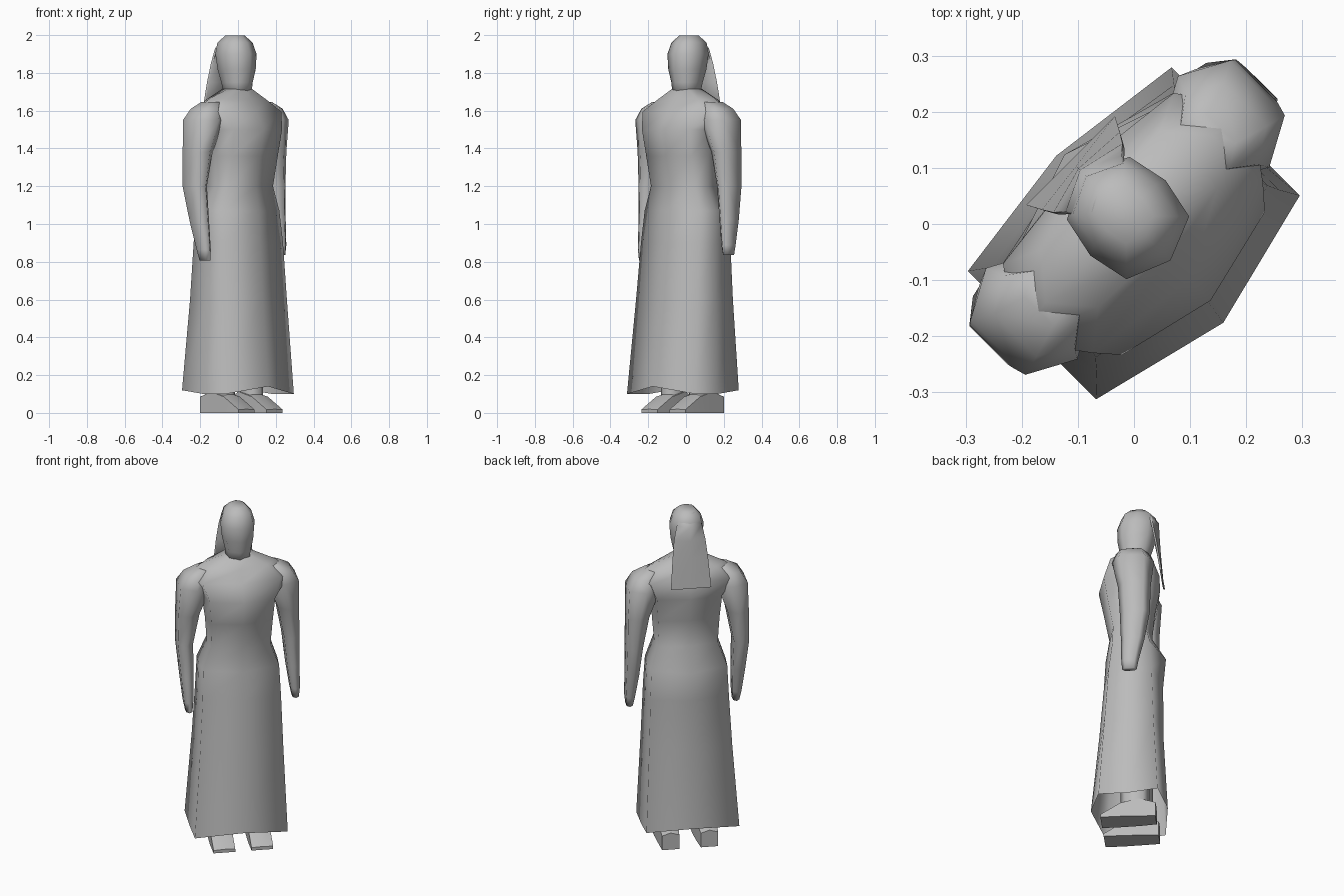
import bpy, bmesh, math
from mathutils import Matrix

cube = bpy.data.objects.get("Cube")
if cube:
    bpy.data.objects.remove(cube, do_unlink=True)

grey = bpy.data.materials.new("plain grey")
grey.use_nodes = True
tone = (0.5, 0.5, 0.5, 1)
grey.diffuse_color = tone
grey.node_tree.nodes["Principled BSDF"].inputs["Base Color"].default_value = tone

# The figure stands turned an eighth of a circle
TURN = Matrix.Rotation(math.radians(45), 4, "Z")


def loft(name, rings, cap_start=True, smooth=85):
    """Skin a list of equal rings of points into one object."""
    bm = bmesh.new()
    rows = [[bm.verts.new(p) for p in ring] for ring in rings]
    n = len(rows[0])
    for a, b in zip(rows, rows[1:]):
        for i in range(n):
            j = (i + 1) % n
            bm.faces.new((a[i], a[j], b[j], b[i]))
    if cap_start:
        bm.faces.new(rows[0][::-1])
    bm.faces.new(rows[-1])
    bmesh.ops.recalc_face_normals(bm, faces=bm.faces)
    mesh = bpy.data.meshes.new(name)
    bm.to_mesh(mesh)
    bm.free()
    mesh.materials.append(grey)
    obj = bpy.data.objects.new(name, mesh)
    obj.matrix_world = TURN
    bpy.context.collection.objects.link(obj)
    bpy.ops.object.select_all(action="DESELECT")
    obj.select_set(True)
    bpy.context.view_layer.objects.active = obj
    bpy.ops.object.shade_smooth_by_angle(angle=math.radians(smooth))


def body_ring(z, w, front, front_corner, back_corner, back, side=1.0, lift=0.0, sway=0.0):
    """Eight-sided section, symmetric about its middle."""
    mid = (front_corner + back_corner) / 2
    half = [(w, front_corner, z), (w * side, mid, z), (w, back_corner, z + lift / 2)]
    other = [(-x, y, h) for x, y, h in reversed(half)]
    ring = [(0, front, z + lift)] + half + [(0, back, z + lift)] + other
    return [(x + sway, y, h) for x, y, h in ring]


# Robe: hem, hips, waist, bust, shoulders and neck
loft("robe", [body_ring(*r) for r in (
    (0.10, 0.257, -0.237, -0.173, 0.15, 0.184, 1, 0.04, -0.012),
    (0.60, 0.23, -0.19, -0.14, 0.125, 0.16, 1.02, 0, -0.004),
    (0.90, 0.217, -0.165, -0.12, 0.115, 0.16, 1.03),
    (1.07, 0.21, -0.155, -0.10, 0.105, 0.175, 1.04),
    (1.20, 0.162, -0.135, -0.10, 0.075, 0.10, 1.08),
    (1.36, 0.17, -0.165, -0.128, 0.09, 0.115, 1.1),
    (1.50, 0.18, -0.193, -0.15, 0.115, 0.142, 1.15),
    (1.595, 0.215, -0.14, -0.11, 0.115, 0.14, 1.38),
    (1.66, 0.15, -0.09, -0.06, 0.085, 0.105, 1.4),
    (1.715, 0.06, -0.065, -0.045, 0.06, 0.08, 1.15),
)], cap_start=False)

# Head wrapped in a scarf
loft("head", [body_ring(*r) for r in (
    (1.68, 0.055, -0.065, -0.045, 0.05, 0.075, 1.2),
    (1.75, 0.06, -0.078, -0.05, 0.065, 0.10, 1.2),
    (1.82, 0.073, -0.09, -0.06, 0.08, 0.12, 1.2),
    (1.90, 0.079, -0.092, -0.06, 0.09, 0.132, 1.2),
    (1.96, 0.064, -0.07, -0.045, 0.09, 0.12, 1.2),
    (1.998, 0.035, -0.03, -0.015, 0.06, 0.08, 1.2),
)])

# Veil hanging from the back of the head
veil = []
for z, w, y, fold in ((1.99, 0.038, 0.068, 0.02), (1.93, 0.07, 0.102, 0.034),
                      (1.85, 0.087, 0.116, 0.024), (1.75, 0.098, 0.134, 0.012),
                      (1.575, 0.112, 0.16, 0.0)):
    outer = [(-w, y, z), (0, y + fold, z), (w, y, z)]
    veil.append(outer + [(x * 0.95, d - 0.01, h) for x, d, h in reversed(outer)])
loft("veil", veil)

# Arms grow out of the shoulders; each hand drifts from the shared path
OUTLINE = ((1, -0.6), (1, 0.6), (0, 1), (-1, 0.6), (-1, -0.6), (0, -1))
ARM = (  # height, centre x, centre y, half width, half depth
    (1.645, 0.19, 0.01, 0.04, 0.06),
    (1.61, 0.23, 0.01, 0.06, 0.09),
    (1.55, 0.242, 0.016, 0.085, 0.115),
    (1.38, 0.276, 0.026, 0.058, 0.09),
    (1.20, 0.294, 0.03, 0.042, 0.082),
    (1.02, 0.302, 0.012, 0.034, 0.064),
    (0.88, 0.31, -0.008, 0.025, 0.047),
    (0.825, 0.312, -0.012, 0.017, 0.04),
)
ELBOW, HAND = ARM[4][0], ARM[-1][0]
for side, label, drift in ((1, "left", (0.004, 0.015, 0.01)),
                           (-1, "right", (-0.033, -0.02, -0.018))):
    arm = []
    for z, cx, cy, rx, ry in ARM:
        t = max(0, (ELBOW - z) / (ELBOW - HAND))
        arm.append([(side * (cx + drift[0] * t + u * rx), cy + drift[1] * t + v * ry,
                     z + drift[2] * t) for u, v in OUTLINE])
    loft(label + "_arm", arm)

    # Shoe sections run from heel to toe
    shoe = []
    for y, inner, outer, top in ((0.13, 0.06, 0.155, 0.10), (0.04, 0.05, 0.16, 0.13),
                                 (-0.06, 0.045, 0.165, 0.10), (-0.17, 0.045, 0.165, 0.02)):
        mid = (inner + outer) / 2
        shoe.append([(side * x, y, z) for x, z in
                     ((inner, 0), (outer, 0), (outer, top * 0.85), (mid, top), (inner, top * 0.85))])
    loft(label + "_shoe", shoe, smooth=50)
    loft(label + "_leg", [[(side * (0.105 + u * 0.05), 0.015 + v * 0.08, z) for u, v in OUTLINE]
                          for z in (0.04, 0.4)])
